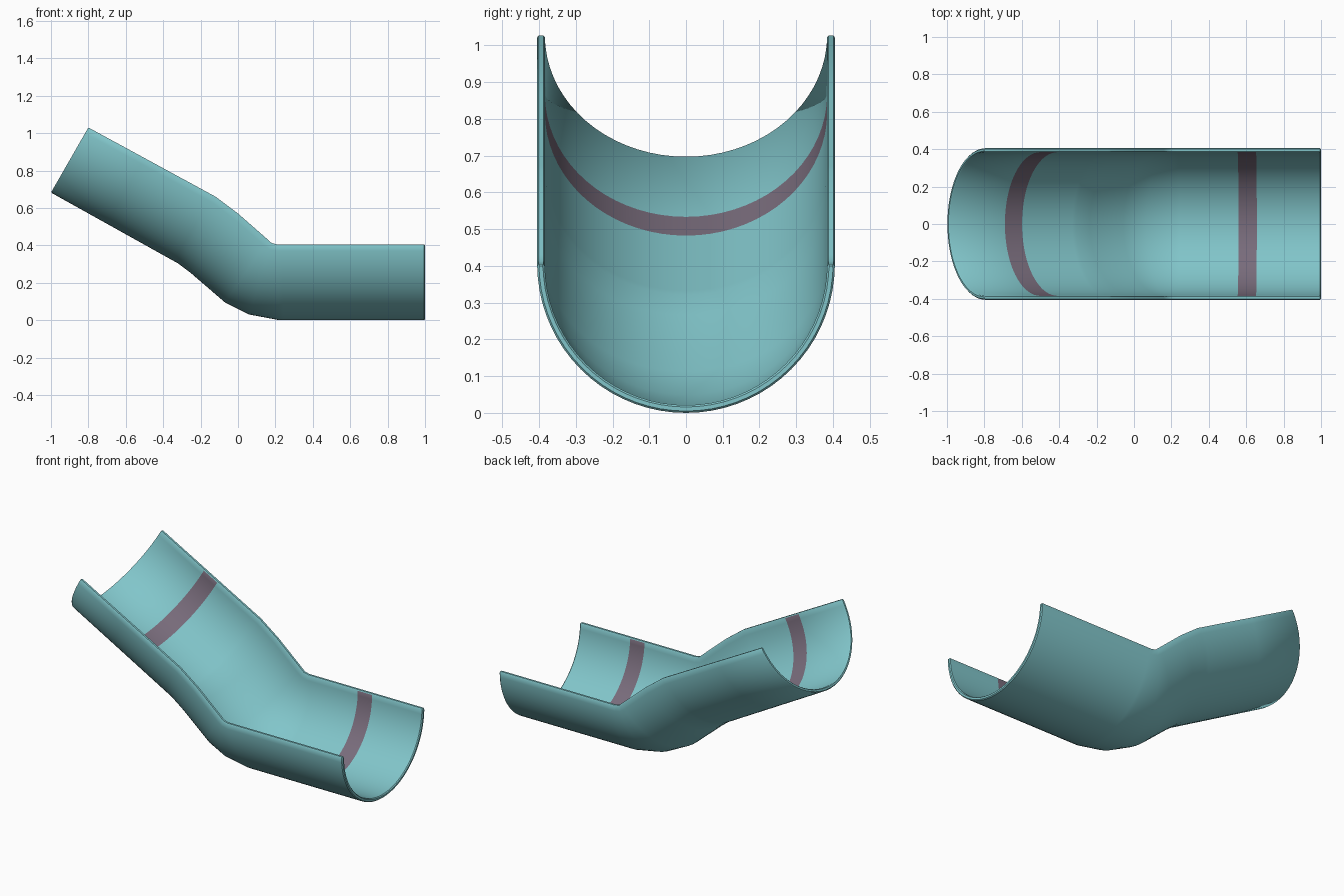
import bpy, bmesh, math
from mathutils import Vector

if "Cube" in bpy.data.objects:
    bpy.data.objects.remove(bpy.data.objects["Cube"])

R, T, N = 0.405, 0.021, 36       # outer radius, wall thickness, arc segments


def material(name, rgb):
    m = bpy.data.materials.new(name)
    m.diffuse_color = (*rgb, 1)
    m.use_nodes = True
    m.node_tree.nodes["Principled BSDF"].inputs["Base Color"].default_value = m.diffuse_color
    return m


def profile(e=0.0):
    """Closed U outline as (y, depth below rim); e shrinks the wall."""
    ro, ri, c = R - e, R - T + e, 0.006
    mid = (ro + ri) / 2
    angles = [math.pi * i / N for i in range(N + 1)]

    def arc(r):
        pts = []
        for a in angles:
            d = r * math.sin(a)
            pts.append((r * math.cos(a), max(d, c + e)))
        return pts
    top = [(mid + (ro - mid) * 0.6, e)], [(mid - (mid - ri) * 0.6, e)]
    outer = top[0] + arc(ro) + [(-top[0][0][0], e)]
    inner = top[1] + arc(ri) + [(-top[1][0][0], e)]
    return outer + inner[::-1]


# Stations along the chute: rim point and bottom point in the xz plane
S = [((-0.80, 1.03), (-1.0, 0.682)), ((-0.12, 0.66), (-0.32, 0.303)),
     ((0.0, 0.57), (-0.25, 0.25)), ((0.16, 0.43), (-0.07, 0.095)),
     ((0.18, 0.412), (0.06, 0.03)), ((0.21, 0.405), (0.22, 0.0)),
     ((1.0, 0.405), (1.0, 0.0))]
S = [(Vector(a), Vector(b)) for a, b in S]


def between(i, t):
    return tuple(S[i][k].lerp(S[i + 1][k], t) for k in (0, 1))


# (station, wall shrink, band starts here)
e = 0.005
rings = [(S[0], e, False), (between(0, 0.008), 0, False),
         (between(0, 0.44), 0, True), (between(0, 0.575), 0, False),
         (between(0, 0.97), 0, False)]
rings += [(s, 0, False) for s in S[1:6]]
rings += [(between(5, 0.03), 0, False), (between(5, 0.435), 0, True),
          (between(5, 0.56), 0, False), (between(5, 0.993), 0, False),
          (S[6], e, False)]

# Sweep the U outline through the stations
bm = bmesh.new()
loops = []
for (rim, bot), shrink, _ in rings:
    down = (bot - rim) / R
    loops.append([bm.verts.new((rim.x + down.x * d, y, rim.y + down.y * d))
                  for y, d in profile(shrink)])
M = len(loops[0])
H = M // 2
for k in range(len(loops) - 1):
    for j in range(M):
        n = (j + 1) % M
        f = bm.faces.new((loops[k][j], loops[k][n], loops[k + 1][n], loops[k + 1][j]))
        # coloured bands lie on the inner wall only
        if rings[k][2] and H < j < M - 2:
            f.material_index = 1
# End faces
for lp in (loops[0], loops[-1]):
    for j in range(H - 1):
        bm.faces.new((lp[j], lp[j + 1], lp[M - 2 - j], lp[M - 1 - j]))
bmesh.ops.recalc_face_normals(bm, faces=bm.faces)

me = bpy.data.meshes.new("bent_chute")
bm.to_mesh(me)
bm.free()
chute = bpy.data.objects.new("bent_chute", me)
bpy.context.collection.objects.link(chute)
me.materials.append(material("teal", (0.22, 0.56, 0.59)))
me.materials.append(material("band", (0.19, 0.15, 0.20)))

bpy.context.view_layer.objects.active = chute
chute.select_set(True)
bpy.ops.object.shade_smooth_by_angle(angle=math.radians(40))
